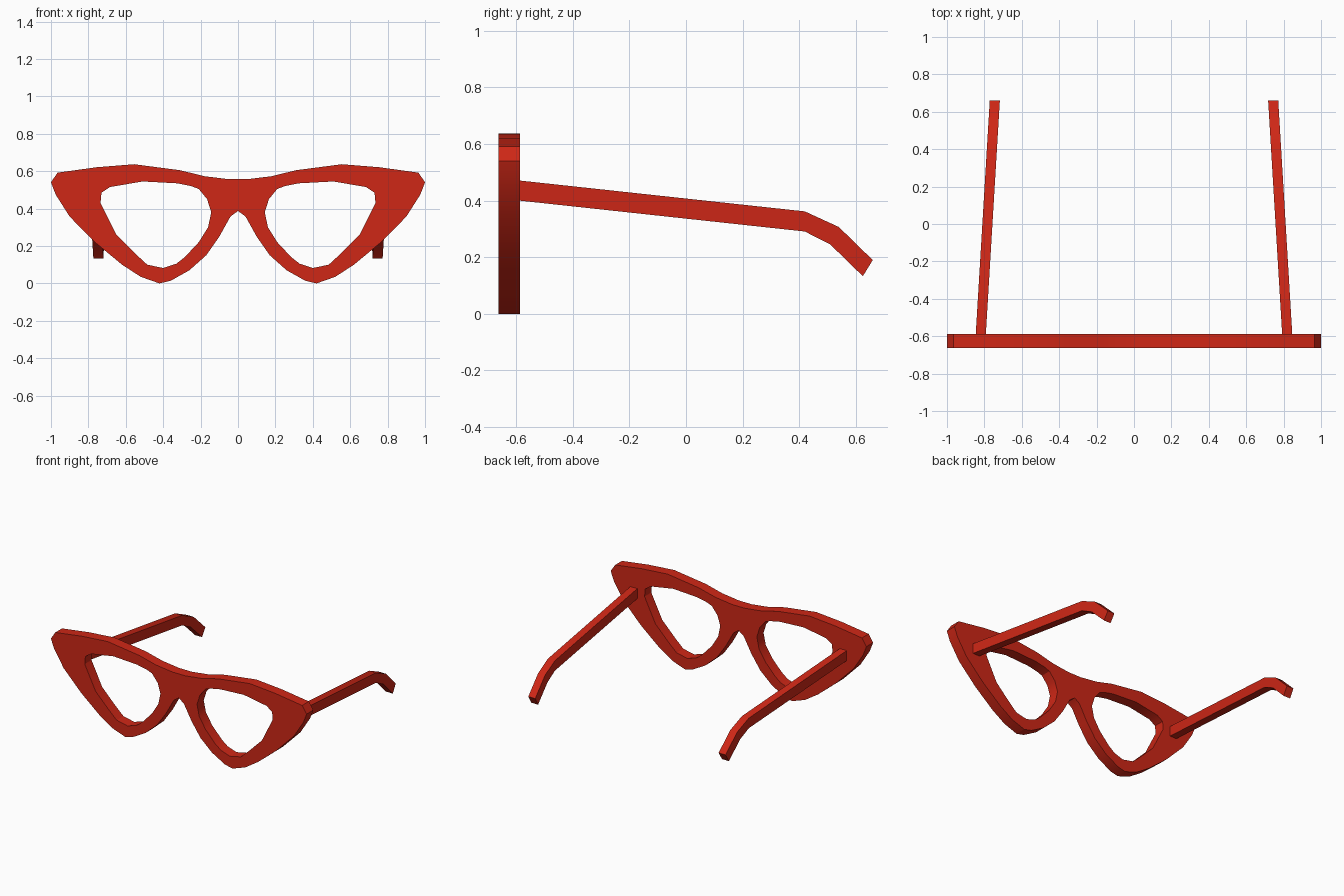
import bpy, bmesh
from math import radians

if "Cube" in bpy.data.objects:
    bpy.data.objects.remove(bpy.data.objects["Cube"])

red = bpy.data.materials.new("red_plastic")
red.diffuse_color = (0.62, 0.02, 0.008, 1)
red.use_nodes = True
red.node_tree.nodes["Principled BSDF"].inputs["Base Color"].default_value = red.diffuse_color

FRONT, BACK = -0.662, -0.587   # front frame depth range


def finish(ob):
    """Weld, fix normals, colour and shade by angle."""
    bm = bmesh.new()
    bm.from_mesh(ob.data)
    bmesh.ops.remove_doubles(bm, verts=bm.verts, dist=1e-4)
    bmesh.ops.recalc_face_normals(bm, faces=bm.faces)
    bm.to_mesh(ob.data)
    bm.free()
    ob.data.materials.clear()
    ob.data.materials.append(red)
    bpy.ops.object.select_all(action='DESELECT')
    ob.select_set(True)
    bpy.context.view_layer.objects.active = ob
    bpy.ops.object.shade_smooth_by_angle(angle=radians(30))


def flip(points):
    return [(-x, z) for x, z in reversed(points)]


# Front frame: half outline from the top centre round to the nose bridge
half = [(0.05, 0.557), (0.18, 0.573), (0.31, 0.605), (0.555, 0.637), (0.755, 0.621),
        (0.965, 0.592), (1.0, 0.54), (0.975, 0.475), (0.9, 0.357), (0.765, 0.22),
        (0.62, 0.10), (0.52, 0.035), (0.42, 0.0), (0.36, 0.014), (0.26, 0.07),
        (0.17, 0.15), (0.10, 0.25), (0.04, 0.358)]
outline = half + [(0, 0.387)] + flip(half)

# Lens opening
lens = [(0.21, 0.505), (0.25, 0.52), (0.325, 0.535), (0.51, 0.545), (0.685, 0.515),
        (0.73, 0.485), (0.735, 0.43), (0.65, 0.26), (0.545, 0.155), (0.485, 0.10),
        (0.40, 0.082), (0.33, 0.105), (0.285, 0.14), (0.21, 0.22), (0.16, 0.30),
        (0.143, 0.38), (0.165, 0.45)]

curve = bpy.data.curves.new("front_frame", 'CURVE')
curve.dimensions = '2D'
curve.fill_mode = 'BOTH'
curve.extrude = (BACK - FRONT) / 2
for loop in (outline, lens, flip(lens)):
    sp = curve.splines.new('POLY')
    sp.points.add(len(loop) - 1)
    for p, (x, z) in zip(sp.points, loop):
        p.co = (x, z, 0, 1)
    sp.use_cyclic_u = True
frame = bpy.data.objects.new("front_frame", curve)
bpy.context.collection.objects.link(frame)
frame.location.y = (FRONT + BACK) / 2
frame.rotation_euler.x = radians(90)
frame.select_set(True)
bpy.context.view_layer.objects.active = frame
bpy.ops.object.convert(target='MESH')
finish(bpy.context.object)

# Temple arms: side profile (y, z) extruded sideways, leaning inward to the back
profile = [(BACK, 0.471), (0.42, 0.362), (0.54, 0.307), (0.66, 0.19),
           (0.625, 0.133), (0.51, 0.245), (0.42, 0.291), (BACK, 0.40)]
for side, name in ((1, "right_arm"), (-1, "left_arm")):
    bm = bmesh.new()
    rings = [[bm.verts.new((side * (x0 - 0.06 * (y - BACK)), y, z)) for y, z in profile]
             for x0 in (0.792, 0.846)]
    n = len(profile)
    for i in range(n):
        j = (i + 1) % n
        bm.faces.new((rings[0][i], rings[0][j], rings[1][j], rings[1][i]))
    for i in range(3):   # side strips, one quad per segment
        for r in rings:
            bm.faces.new((r[i], r[i + 1], r[n - 2 - i], r[n - 1 - i]))
    me = bpy.data.meshes.new(name)
    bm.to_mesh(me)
    bm.free()
    arm = bpy.data.objects.new(name, me)
    bpy.context.collection.objects.link(arm)
    finish(arm)
